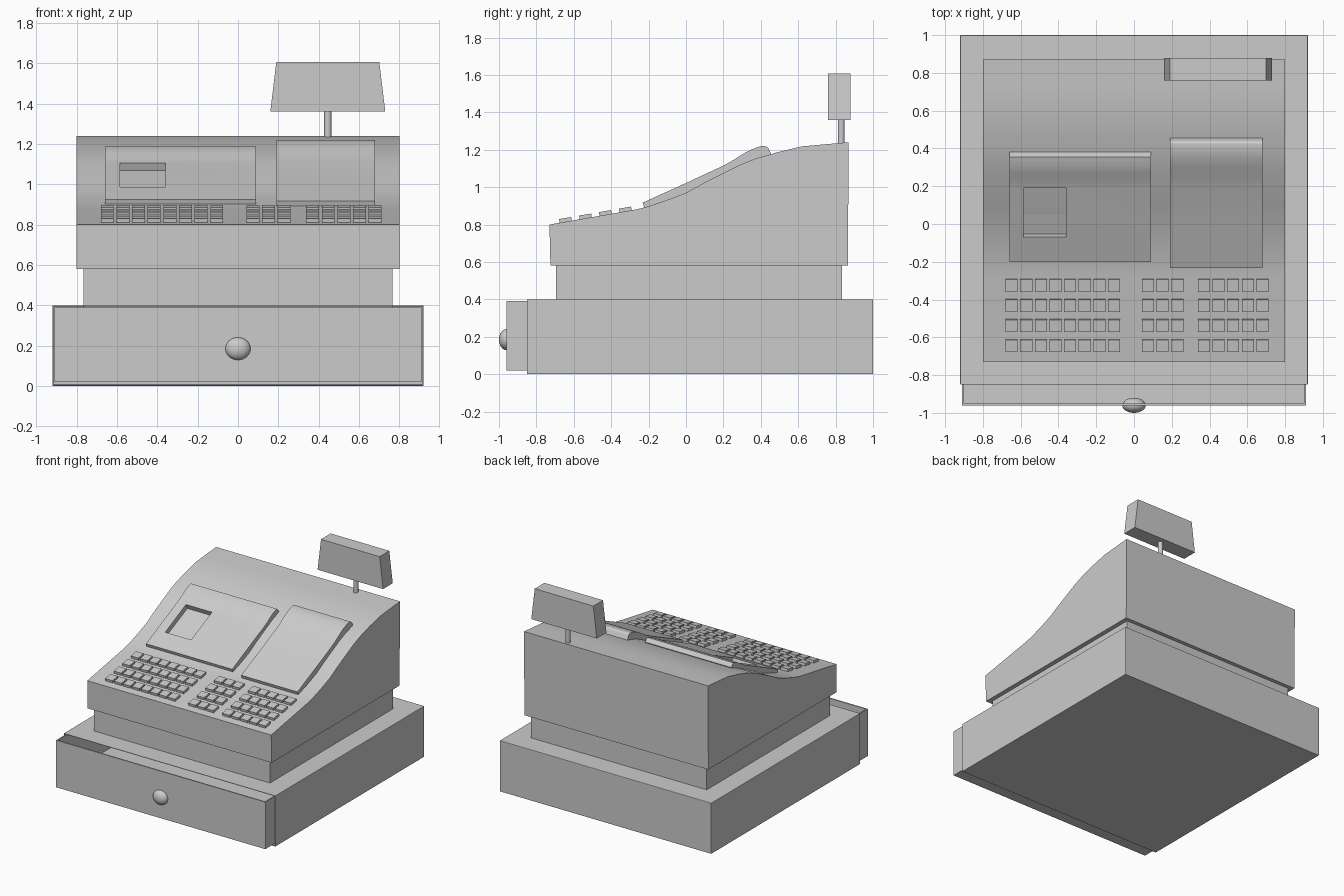
import bpy, bmesh, math
from mathutils import Matrix, Vector

if "Cube" in bpy.data.objects:
    bpy.data.objects.remove(bpy.data.objects["Cube"])


def finish(bm, name, bevel=0.0, smooth=None):
    """Turn a bmesh into a named object with optional bevel and smoothing."""
    bmesh.ops.recalc_face_normals(bm, faces=bm.faces[:])
    me = bpy.data.meshes.new(name)
    bm.to_mesh(me)
    bm.free()
    ob = bpy.data.objects.new(name, me)
    bpy.context.collection.objects.link(ob)
    if bevel:
        m = ob.modifiers.new("bevel", 'BEVEL')
        m.width = bevel
        m.segments = 2
    if smooth:
        shade(ob, smooth)
    return ob


def activate(ob):
    bpy.ops.object.select_all(action='DESELECT')
    ob.select_set(True)
    bpy.context.view_layer.objects.active = ob


def shade(ob, deg):
    activate(ob)
    bpy.ops.object.shade_smooth_by_angle(angle=math.radians(deg))


def add_box(bm, lo, hi):
    lo, hi = Vector(lo), Vector(hi)
    mat = Matrix.Translation((lo + hi) / 2) @ Matrix.Diagonal((*(hi - lo), 1))
    return bmesh.ops.create_cube(bm, size=1, matrix=mat)["verts"]


def hollow_box(name, lo, hi, direction, wall, depth, bevel=0.0):
    """Box opened on the face that looks along direction."""
    bm = bmesh.new()
    add_box(bm, lo, hi)
    d = Vector(direction)
    bm.normal_update()
    face = max(bm.faces, key=lambda f: f.normal.dot(d))
    bmesh.ops.inset_region(bm, faces=[face], thickness=wall)
    ext = bmesh.ops.extrude_face_region(bm, geom=[face])
    verts = [v for v in ext["geom"] if isinstance(v, bmesh.types.BMVert)]
    bmesh.ops.translate(bm, verts=verts, vec=-d * depth)
    if face.is_valid:
        bm.faces.remove(face)
    return finish(bm, name, bevel)


def prism(name, profile, x0, x1):
    """Extrude a (y, z) side profile from x0 to x1."""
    bm = bmesh.new()
    face = bm.faces.new([bm.verts.new((x0, y, z)) for y, z in profile])
    ext = bmesh.ops.extrude_face_region(bm, geom=[face])
    verts = [v for v in ext["geom"] if isinstance(v, bmesh.types.BMVert)]
    bmesh.ops.translate(bm, verts=verts, vec=(x1 - x0, 0, 0))
    return finish(bm, name)


# Drawer housing, open at the front, and the slightly pulled-out drawer
hollow_box("drawer_housing", (-.92, -.85, 0), (.92, 1, .40), (0, -1, 0), .008, 1.8, .004)
hollow_box("drawer", (-.91, -.96, .02), (.91, .90, .39), (0, 0, 1), .014, .31)

# Drawer knob
bm = bmesh.new()
bmesh.ops.create_uvsphere(bm, u_segments=32, v_segments=16, radius=1,
                          matrix=Matrix.Translation((0, -.96, .185)) @ Matrix.Diagonal((.062, .04, .056, 1)))
finish(bm, "drawer_knob", smooth=60)

# Neck between housing and body
bm = bmesh.new()
add_box(bm, (-.765, -.695, .39), (.765, .835, .59))
finish(bm, "neck")

# Main body with the curved, sloping top
body = prism("body", [(-.725, .58), (-.73, .80), (-.27, .88), (-.21, .895), (-.11, .928), (0, .97),
                      (.1, 1.025), (.2, 1.075), (.29, 1.12), (.37, 1.152), (.49, 1.187),
                      (.62, 1.218), (.73, 1.228), (.87, 1.24), (.865, .58)], -.80, .80)

# Raised panels: display bezel on the left, printer cover on the right
bezel = prism("display_panel", [(-.18, .87), (-.20, .925), (0, 1.018), (.19, 1.105), (.235, 1.128),
                                (.27, 1.152), (.31, 1.174), (.355, 1.188), (.38, 1.16), (.36, 1.11),
                                (.2, 1.04), (0, .94)], -.66, .09)
cover = prism("printer_cover", [(-.215, .87), (-.232, .917), (0, 1.022), (.2, 1.115), (.25, 1.143),
                                (.30, 1.175), (.35, 1.202), (.40, 1.219), (.425, 1.219), (.44, 1.21),
                                (.46, 1.17), (.43, 1.13), (.2, 1.03), (0, .93)], .19, .68)

# Sunken display window, cut square to the slope
slope = Matrix.Translation((-.4725, .06, 1.046)) @ Matrix.Rotation(math.atan(.45), 4, 'X')
bm = bmesh.new()
bmesh.ops.transform(bm, matrix=slope, verts=add_box(bm, (-.1125, -.142, -.04), (.1125, .142, .1)))
cutter = finish(bm, "window_cutter")
cutter.hide_render = True
for ob in (body, bezel):
    m = ob.modifiers.new("window", 'BOOLEAN')
    m.object = cutter
    m.operation = 'DIFFERENCE'
    m.solver = 'EXACT'
    activate(ob)
    bpy.ops.object.modifier_apply(modifier=m.name)
bpy.data.objects.remove(cutter)
for ob in (body, bezel, cover):
    shade(ob, 25)

# Keyboard: three blocks of keys lying on the front slope
tilt = Matrix.Rotation(math.atan(.174), 4, 'X')
for name, first_x, count in (("left_keys", -.648, 8), ("middle_keys", .074, 3), ("right_keys", .37, 5)):
    bm = bmesh.new()
    for row in range(4):
        y = -.643 + row * .1067
        z = .80 + (y + .73) * .174
        for col in range(count):
            place = Matrix.Translation((first_x + col * .0775, y, z)) @ tilt
            verts = add_box(bm, (-.032, -.033, -.01), (.032, .033, .02))
            bmesh.ops.transform(bm, matrix=place, verts=verts)
    finish(bm, name)

# Customer display on its pole
bm = bmesh.new()
bmesh.ops.create_cone(bm, cap_ends=True, segments=24, radius1=.018, radius2=.018, depth=.17,
                      matrix=Matrix.Translation((.445, .83, 1.295)))
finish(bm, "display_pole", smooth=40)
bm = bmesh.new()
for v in add_box(bm, (.16, .76, 1.36), (.73, .88, 1.607)):
    if v.co.z > 1.5:
        v.co.x += .03 if v.co.x < .445 else -.03
finish(bm, "customer_display")
